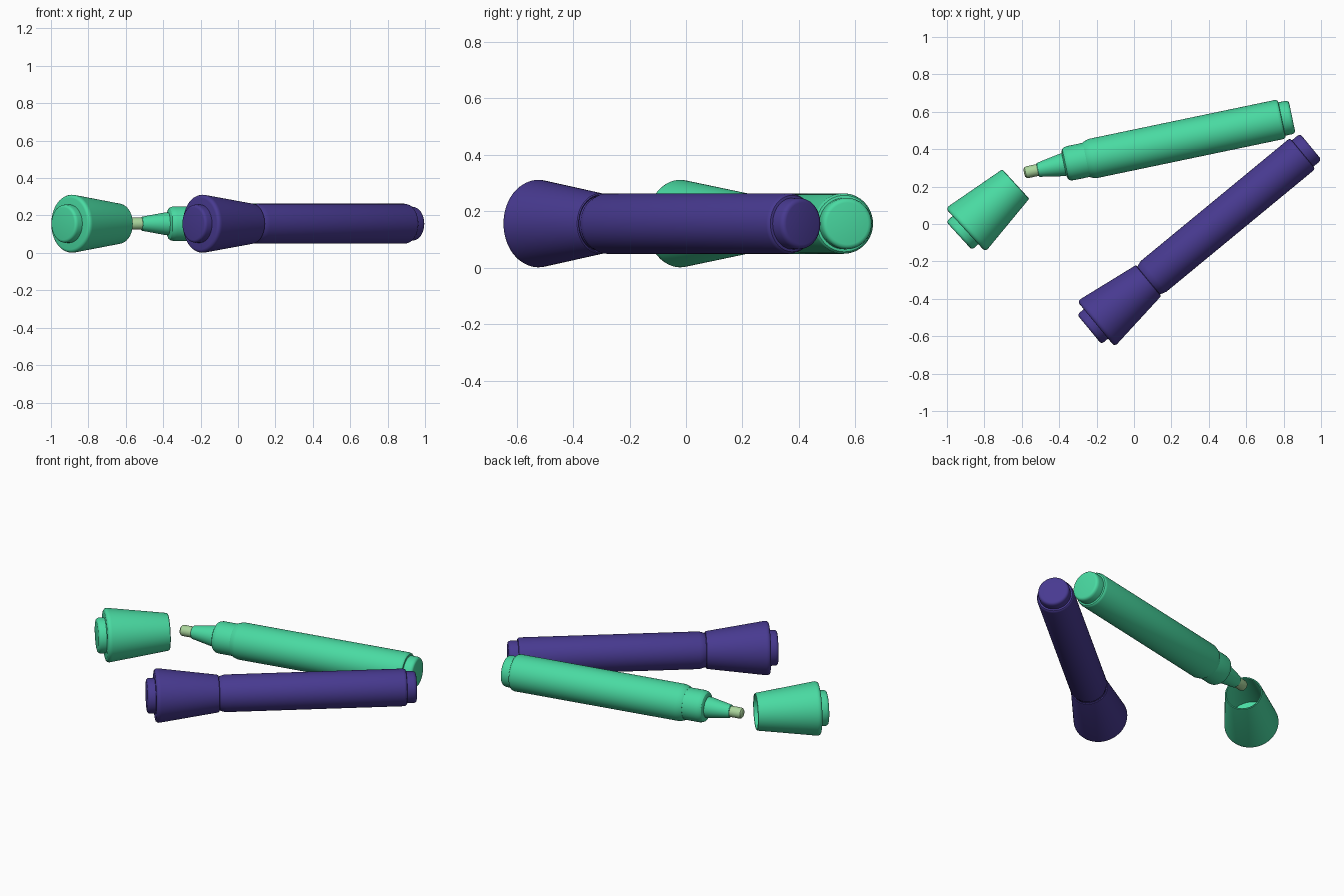
import bpy, bmesh, math

if "Cube" in bpy.data.objects:
    bpy.data.objects.remove(bpy.data.objects["Cube"])

SEG = 64
AXIS_Z = 0.156


def material(name, rgb):
    m = bpy.data.materials.new(name)
    m.diffuse_color = (*rgb, 1.0)
    m.use_nodes = True
    m.node_tree.nodes["Principled BSDF"].inputs["Base Color"].default_value = m.diffuse_color
    return m


GREEN = material("mint_green", (0.067, 0.70, 0.36))
PURPLE = material("deep_purple", (0.064, 0.042, 0.28))
NIB = material("pale_nib", (0.40, 0.66, 0.33))


def lathe(name, profile, mat, origin, angle):
    """Spin (distance, radius) points about a horizontal axis."""
    bm = bmesh.new()
    rings = []
    for s, r in profile:
        if r == 0:
            rings.append([bm.verts.new((s, 0, 0))])
        else:
            rings.append([bm.verts.new((s, r * math.cos(2 * math.pi * i / SEG),
                                        r * math.sin(2 * math.pi * i / SEG)))
                          for i in range(SEG)])
    for a, b in zip(rings, rings[1:]):
        for i in range(SEG):
            j = (i + 1) % SEG
            quad = [a[i % len(a)], a[j % len(a)], b[j % len(b)], b[i % len(b)]]
            bm.faces.new(list(dict.fromkeys(quad)))
    bmesh.ops.recalc_face_normals(bm, faces=bm.faces)
    mesh = bpy.data.meshes.new(name)
    bm.to_mesh(mesh)
    bm.free()
    mesh.materials.append(mat)
    ob = bpy.data.objects.new(name, mesh)
    bpy.context.collection.objects.link(ob)
    ob.location = (origin[0], origin[1], AXIS_Z)
    ob.rotation_euler.z = math.radians(angle)
    bpy.ops.object.select_all(action='DESELECT')
    ob.select_set(True)
    bpy.context.view_layer.objects.active = ob
    bpy.ops.object.shade_smooth_by_angle(angle=math.radians(32))
    return ob


# Distance 0 is the seam where the cap mouth meets the barrel
BARREL = [(0, 0), (0, 0.094), (0.008, 0.099), (0.035, 0.107),
          (1.050, 0.107), (1.060, 0.105), (1.066, 0.100), (1.068, 0.092),
          (1.068, 0.0)]
END_PLUG = [(1.06, 0), (1.06, 0.091), (1.105, 0.091), (1.116, 0.088),
            (1.122, 0.082), (1.124, 0.074), (1.124, 0)]
COLLAR = [(0.005, 0), (0.005, 0.093), (-0.088, 0.093), (-0.104, 0.090),
          (-0.114, 0.084), (-0.119, 0.074), (-0.122, 0.061), (-0.14, 0.060),
          (-0.262, 0.038), (-0.266, 0.034), (-0.266, 0)]
TIP = [(-0.25, 0), (-0.25, 0.032), (-0.322, 0.032), (-0.332, 0.029),
       (-0.338, 0.022), (-0.340, 0.012), (-0.340, 0)]
# Hollow cap: outer wall, rounded rim, inner wall and floor
CAP = [(-0.365, 0), (-0.365, 0.138), (-0.363, 0.146), (-0.357, 0.152),
       (-0.348, 0.155), (-0.338, 0.154), (-0.010, 0.108), (-0.003, 0.106),
       (0, 0.102), (-0.002, 0.098), (-0.010, 0.097), (-0.345, 0.140),
       (-0.345, 0)]
CAP_PLUG = [(-0.36, 0), (-0.36, 0.102), (-0.395, 0.102), (-0.404, 0.099),
            (-0.409, 0.094), (-0.411, 0.086), (-0.411, 0)]


def marker(colour, mat, origin, angle, cap_origin, cap_angle):
    for part, profile in (("barrel", BARREL), ("end_plug", END_PLUG), ("collar", COLLAR)):
        lathe(f"{colour}_{part}", profile, mat, origin, angle)
    lathe(f"{colour}_nib", TIP, NIB, origin, angle)
    for part, profile in (("cap", CAP), ("cap_plug", CAP_PLUG)):
        lathe(f"{colour}_{part}", profile, mat, cap_origin, cap_angle)


# Closed purple marker and open green marker with its cap lying apart
marker("purple", PURPLE, (0.078, -0.302), 39.5, (0.078, -0.302), 39.5)
marker("green", GREEN, (-0.255, 0.343), 11.8, (-0.632, 0.214), 42.5)
